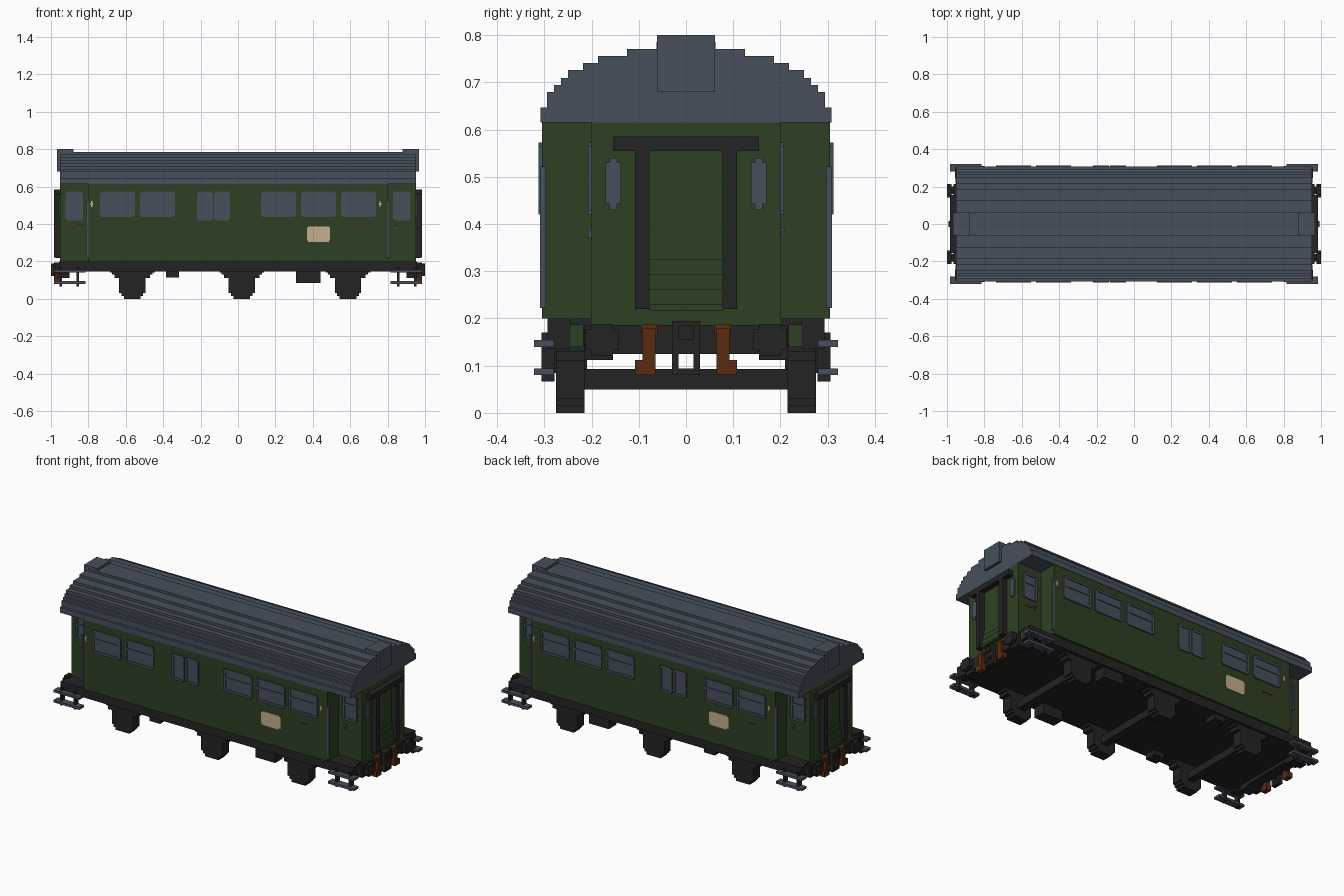
import bpy, bmesh
from mathutils import Matrix, Vector

cube = bpy.data.objects.get("Cube")
if cube:
    bpy.data.objects.remove(cube, do_unlink=True)


def material(name, rgb):
    m = bpy.data.materials.new(name)
    m.use_nodes = True
    m.diffuse_color = (*rgb, 1)
    m.node_tree.nodes["Principled BSDF"].inputs["Base Color"].default_value = (*rgb, 1)
    return m


GREEN = material("dark green", (.027, .051, .016))
GREY = material("slate grey", (.063, .079, .105))
BLACK = material("soft black", (.017, .017, .017))
CREAM = material("cream", (.55, .43, .26))
RUST = material("rust brown", (.105, .024, .006))
SIDES = (-1, 1)


def add_box(bm, x, y, z):
    """Box from three (low, high) ranges."""
    size = [abs(r[1] - r[0]) for r in (x, y, z)]
    mid = Vector([(r[0] + r[1]) / 2 for r in (x, y, z)])
    bmesh.ops.create_cube(bm, size=1, matrix=Matrix.Translation(mid) @ Matrix.Diagonal((*size, 1)))


def finish(name, bm, mat):
    bmesh.ops.recalc_face_normals(bm, faces=bm.faces)
    mesh = bpy.data.meshes.new(name)
    bm.to_mesh(mesh)
    bm.free()
    mesh.materials.append(mat)
    obj = bpy.data.objects.new(name, mesh)
    bpy.context.collection.objects.link(obj)
    return obj


def part(name, mat, boxes, flip_x=False, flip_y=False):
    """One object from boxes, optionally repeated on the opposite ends and sides."""
    bm = bmesh.new()
    for x, y, z in boxes:
        for sx in SIDES if flip_x else (1,):
            for sy in SIDES if flip_y else (1,):
                add_box(bm, [sx * v for v in x], [sy * v for v in y], z)
    return finish(name, bm, mat)


def prism(name, mat, outline, length, axis, at=(0, 0, 0)):
    """Extrude a closed outline of (across, up) points along the x or y axis."""
    bm = bmesh.new()
    loops = []
    for s in SIDES:
        d = s * length / 2
        pts = [(d, a, z) if axis == "x" else (a, d, z) for a, z in outline]
        loops.append([bm.verts.new(Vector(p) + Vector(at)) for p in pts])
    for loop in loops:
        bm.faces.new(loop)
    n = len(outline)
    for i in range(n):
        j = (i + 1) % n
        bm.faces.new((loops[0][i], loops[0][j], loops[1][j], loops[1][i]))
    return finish(name, bm, mat)


def stepped(steps, base):
    """Symmetric staircase outline from (half width, far height) pairs."""
    half, low = [], base
    for w, z in steps:
        half += [(w, low), (w, z)]
        low = z
    return half + [(-w, z) for w, z in reversed(half)]


# Body with narrower end vestibules
part("body", GREEN, [((-.8, .8), (-.305, .305), (.2, .618))])
part("vestibule", GREEN, [((.79, .952), (-.2, .2), (.186, .618))], flip_x=True)

# Stepped roof and end vents
roof_steps = [(.308, .647), (.294, .68), (.279, .694), (.265, .709), (.25, .726),
              (.218, .741), (.186, .756), (.125, .771), (.062, .785)]
prism("roof", GREY, stepped(roof_steps, .615), 1.905, "x")
part("roof_vent", GREY, [((.88, .968), (-.061, .061), (.68, .8))], flip_x=True)


# Framed windows on both sides
def window(name, x0, x1, z0, z1, wall, bars_z=(), bars_x=()):
    t, c, out = .013, .008, wall + .007
    boxes = [((x0 + c, x1 - c), (wall - .01, wall + .002), (z0 + c, z1 - c)),
             ((x0, x0 + t), (wall - .01, out), (z0 + c, z1 - c)),
             ((x1 - t, x1), (wall - .01, out), (z0 + c, z1 - c)),
             ((x0 + c, x1 - c), (wall - .01, out), (z0, z0 + t)),
             ((x0 + c, x1 - c), (wall - .01, out), (z1 - t, z1))]
    boxes += [((x0 + t, x1 - t), (wall - .01, out), (z - .006, z + .006)) for z in bars_z]
    part(name, GREY, boxes, flip_y=True)


for i, x in enumerate((-.738, -.524, .123, .337, .55)):
    window(f"saloon_window_{i + 1}", x, x + .187, .438, .573, .305, bars_z=(.517,))
for i, x in enumerate((-.219, -.128)):
    window(f"narrow_window_{i + 1}", x, x + .085, .42, .573, .305)
for name, x in (("rear", -.922), ("front", .83)):
    window(f"{name}_door_window", x, x + .092, .42, .573, .2, bars_z=(.515,))

# End windows, handrails and door handles
part("end_window", GREY, [((.945, .958), (.146, .162), (.43, .54)),
                          ((.945, .958), (.138, .17), (.442, .53))], flip_x=True, flip_y=True)
part("handrail", GREY, [((.8, .812), (.296, .309), (.222, .522))], flip_x=True, flip_y=True)
part("door_handle", GREY, [((.835, .855), (.19, .21), (.385, .392)),
                           ((.842, .848), (.19, .208), (.37, .388))], flip_x=True, flip_y=True)

# Painted plates, turned half round for the opposite side
for s, side in ((-1, "right"), (1, "left")):
    def plate(name, mat, x, z, wall=.305):
        part(f"{side}_{name}", mat, [([-s * v for v in x], (s * (wall - .003), s * (wall + .003)), z)])
    plate("sign", CREAM, (.375, .486), (.305, .387))
    plate("sign_edge", CREAM, (.368, .493), (.312, .38))
    plate("label", RUST, (.62, .68), (.376, .384))
    plate("door_label", RUST, (-.905, -.86), (.376, .384), .2)
    for x in (-.782, .76):
        plate("marker", CREAM, (x - .003, x + .003), (.49, .522))
        plate("marker_centre", CREAM, (x - .006, x + .006), (.501, .511))

# Gangway frame and stepped doorway
part("gangway_frame", BLACK, [((.945, .984), (.077, .108), (.22, .585)),
                              ((.945, .984), (0, .155), (.555, .585))], flip_x=True, flip_y=True)
part("gangway_steps", GREEN, [((.945, .956 + .007 * i), (-.077, .077), (.217, .325 - .032 * i))
                              for i in range(4)], flip_x=True)

# Underframe, headstocks and buffers
part("underframe", BLACK, [((-.95, .95), (-.293, .293), (.145, .2))])
part("headstock", BLACK, [((.9, .966), (-.155, .155), (.125, .186)),
                          ((.9, .966), (.155, .215), (.112, .186)),
                          ((.9, .958), (.245, .293), (.135, .2))], flip_x=True, flip_y=True)
part("headstock_panel", GREEN, [((.94, .955), (.217, .247), (.14, .187))], flip_x=True, flip_y=True)
part("buffer", BLACK, [((.95, .98), (.16, .2), (.135, .175)),
                       ((.976, 1), (.142, .213), (.133, .178)),
                       ((.976, 1), (.155, .2), (.122, .188))], flip_x=True, flip_y=True)
part("coupling", BLACK, [((.95, .985), (0, .03), (.125, .195)),
                         ((.96, .984), (.016, .03), (.08, .125)),
                         ((.96, .984), (0, .03), (.08, .094)),
                         ((.98, .992), (0, .016), (.155, .185))], flip_x=True, flip_y=True)
part("brake_hose", RUST, [((.955, .982), (.065, .092), (.11, .18)),
                          ((.955, .976), (.06, .095), (.165, .187)),
                          ((.955, .985), (.065, .108), (.08, .112))], flip_x=True, flip_y=True)

# Axles with stepped wheel and bearing blocks
wheel_steps = [(.045, .015), (.058, .03), (.07, .11), (.095, .13), (.108, .142), (.12, .16)]
for i, x in enumerate((-.565, .02, .588)):
    for s, side in ((-1, "right"), (1, "left")):
        prism(f"{side}_wheel_block_{i + 1}", BLACK, stepped(wheel_steps, 0), .06, "y", (x, s * .245, 0))
    part(f"axle_{i + 1}", BLACK, [((x - .022, x + .022), (-.22, .22), (.05, .093))])

# Underfloor equipment boxes
part("equipment_box", BLACK, [((-.385, -.315), (.21, .28), (.115, .15)),
                              ((.31, .44), (.21, .28), (.085, .15))], flip_y=True)

# Boarding steps and hangers
part("boarding_step", GREY, [((.815, .985), (.28, .322), (z, z + .014)) for z in (.08, .14)],
     flip_x=True, flip_y=True)
part("step_hanger", BLACK, [((x, x + .014), (.278, .306), (.066, .17)) for x in (.85, .94)],
     flip_x=True, flip_y=True)
